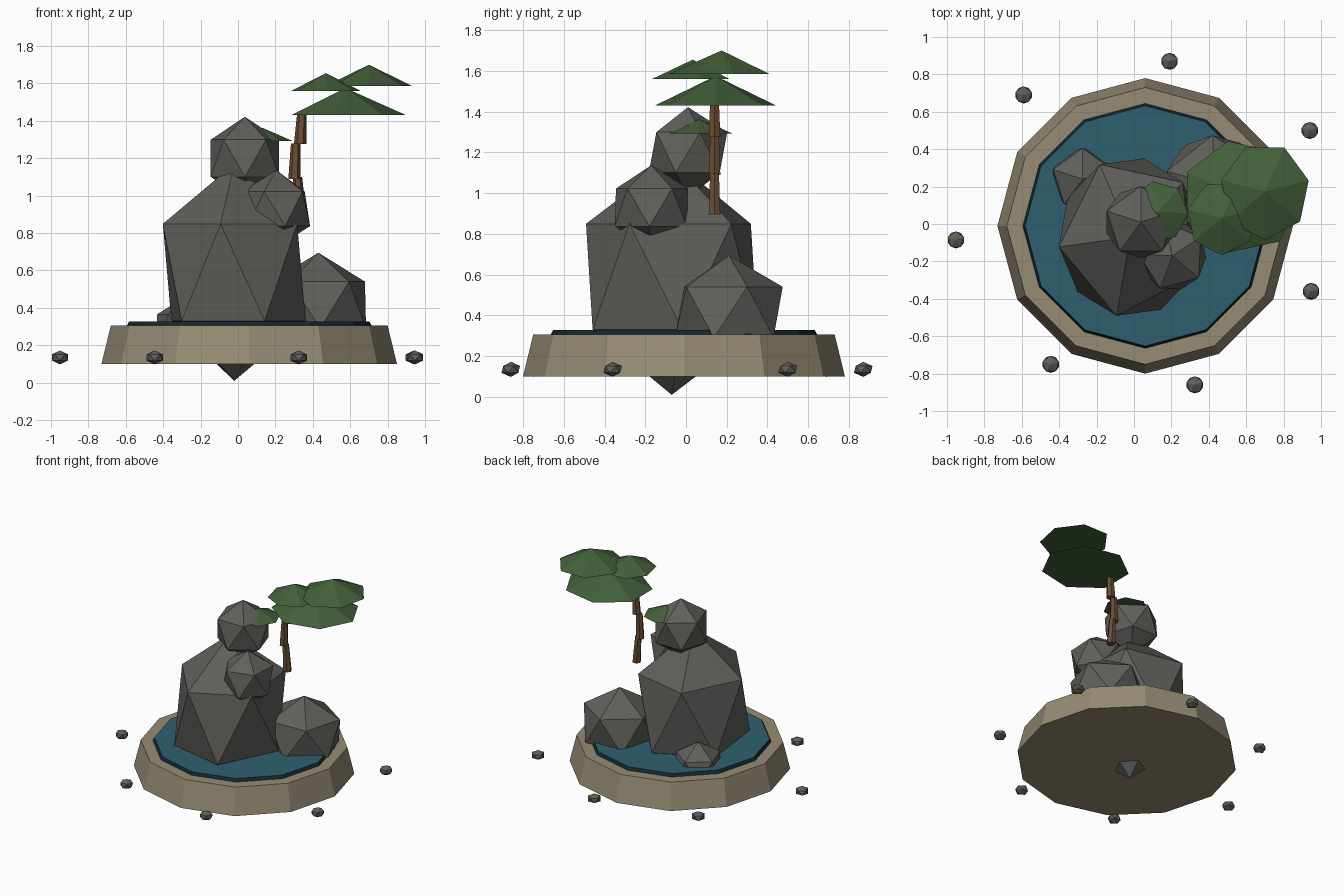
import bpy, bmesh, math
from mathutils import Matrix, Vector

if "Cube" in bpy.data.objects:
    bpy.data.objects.remove(bpy.data.objects["Cube"])


def material(name, srgb):
    lin = [((c / 255 + 0.055) / 1.055) ** 2.4 for c in srgb]
    m = bpy.data.materials.new(name)
    m.diffuse_color = (*lin, 1)
    m.use_nodes = True
    m.node_tree.nodes["Principled BSDF"].inputs["Base Color"].default_value = m.diffuse_color
    return m


rock = material("grey rock", (95, 95, 91))
sand = material("tan sand", (150, 140, 116))
water = material("pool blue", (46, 96, 111))
water_edge = material("dark pool edge", (18, 40, 48))
leaf = material("leaf green", (67, 96, 58))
bark = material("bark brown", (106, 77, 52))


def finish(name, bm, *mats):
    me = bpy.data.meshes.new(name)
    bm.to_mesh(me)
    bm.free()
    ob = bpy.data.objects.new(name, me)
    for m in mats:
        me.materials.append(m)
    bpy.context.collection.objects.link(ob)
    return ob


def boulder(name, centre, size, turn):
    """Twenty-sided rock: turned about z, then stretched."""
    bm = bmesh.new()
    bmesh.ops.create_icosphere(bm, subdivisions=1, radius=1)
    bm.transform(Matrix.Translation(centre) @ Matrix.Diagonal((*size, 1))
                 @ Matrix.Rotation(math.radians(turn), 4, 'Z'))
    return finish(name, bm, rock)


def frustum(name, sides, bottom, top, r1, r2, mats, turn=0):
    """Tapered prism between two centre points; r1 and r2 are (x, y) radii."""
    bm = bmesh.new()
    rings = []
    for p, r in ((bottom, r1), (top, r2)):
        if r is None:
            rings.append([bm.verts.new(p)])
            continue
        angles = [math.radians(turn) + math.tau * i / sides for i in range(sides)]
        rings.append([bm.verts.new(Vector(p) + Vector((r[0] * math.cos(a), r[1] * math.sin(a), 0)))
                      for a in angles])
    lo, hi = rings
    bm.faces.new(lo[::-1])
    for i in range(sides):
        j = (i + 1) % sides
        bm.faces.new((lo[i], lo[j], hi[0]) if len(hi) == 1 else (lo[i], lo[j], hi[j], hi[i]))
    if len(hi) > 1:
        bm.faces.new(hi)
    bm.normal_update()
    if len(mats) > 1:  # second material on the sides
        for f in bm.faces:
            f.material_index = 0 if f.normal.z > 0.95 else 1
    return finish(name, bm, *mats)


# Sand base and pool
frustum("sand_base", 12, (0.06, -0.01, 0.10), (0.06, -0.01, 0.305),
        (0.79, 0.79), (0.74, 0.74), [sand])
frustum("pool", 12, (0.06, -0.01, 0.295), (0.06, -0.01, 0.328),
        (0.66, 0.66), (0.642, 0.642), [water, water_edge])

# Stacked boulders
boulder("main_boulder", (-0.02, -0.07, 0.59), (0.43, 0.479, 0.58), 43)
boulder("top_boulder", (0.037, 0.01, 1.20), (0.215, 0.215, 0.222), 18)
boulder("front_boulder", (0.205, -0.17, 0.93), (0.202, 0.208, 0.207), 33)
boulder("right_boulder", (0.43, 0.21, 0.415), (0.296, 0.296, 0.28), 20)
boulder("back_boulder", (-0.275, 0.24, 0.285), (0.185, 0.185, 0.18), 18)

# Ring of loose stones
stones = [(0.19, 0.87), (-0.59, 0.69), (0.94, 0.50), (-0.952, -0.085),
          (0.947, -0.36), (-0.445, -0.75), (0.325, -0.86)]
for i, (x, y) in enumerate(stones):
    boulder(f"stone_{i + 1}", (x, y, 0.135), (0.051, 0.051, 0.037), 18)

# Crooked trunk in three segments
for i, (x1, x2, z1, z2) in enumerate([(0.332, 0.318, 0.895, 1.10),
                                      (0.302, 0.308, 1.09, 1.28),
                                      (0.332, 0.342, 1.275, 1.45)]):
    frustum(f"trunk_{i + 1}", 6, (x1, 0.14, z1), (x2, 0.14, z2),
            (0.033, 0.033), (0.025, 0.025), [bark])

# Flat leaf canopies
for i, (x, y, z, h, rx, ry, turn) in enumerate([
        (0.575, 0.145, 1.43, 0.145, 0.325, 0.305, 0),
        (0.70, 0.175, 1.585, 0.115, 0.24, 0.26, -90),
        (0.47, 0.033, 1.56, 0.095, 0.19, 0.20, -90),
        (0.13, 0.065, 1.293, 0.07, 0.16, 0.165, 100)]):
    frustum(f"canopy_{i + 1}", 7, (x, y, z), (x, y, z + h), (rx, ry), None, [leaf], turn)
